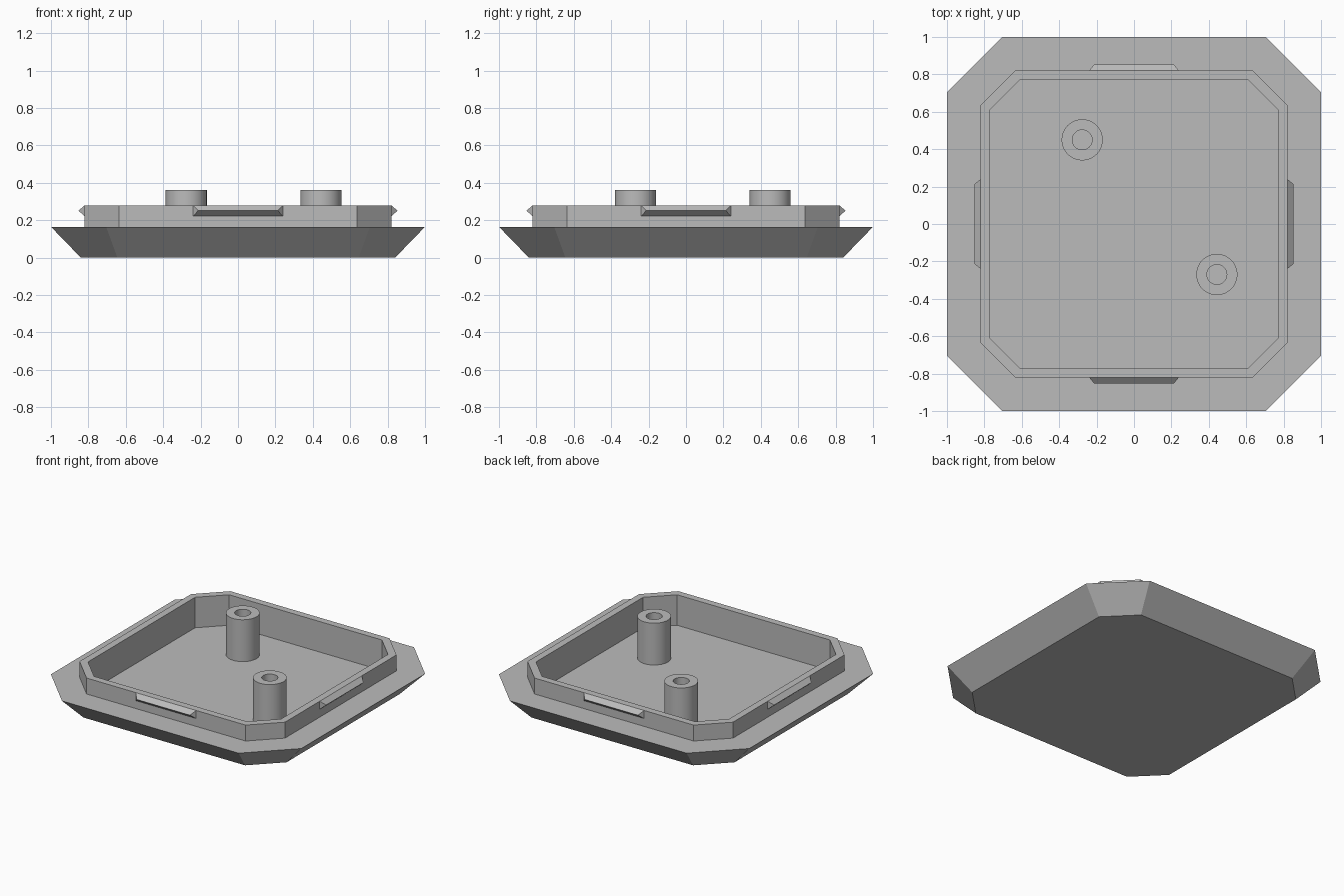
import bpy, bmesh, math
from mathutils import Matrix

cube = bpy.data.objects.get("Cube")
if cube:
    bpy.data.objects.remove(cube, do_unlink=True)

FLOOR, FLANGE, RIM, POST_TOP = 0.06, 0.165, 0.28, 0.362

grey = bpy.data.materials.new("plain grey")
grey.use_nodes = True
grey.diffuse_color = (0.5, 0.5, 0.5, 1)
grey.node_tree.nodes["Principled BSDF"].inputs["Base Color"].default_value = (0.5, 0.5, 0.5, 1)


def finish(name, bm):
    bmesh.ops.recalc_face_normals(bm, faces=bm.faces)
    mesh = bpy.data.meshes.new(name)
    bm.to_mesh(mesh)
    bm.free()
    mesh.materials.append(grey)
    obj = bpy.data.objects.new(name, mesh)
    bpy.context.collection.objects.link(obj)
    return obj


def loft(name, rings, closed=False):
    """Join successive rings of points; cap the ends or close into a loop."""
    bm = bmesh.new()
    loops = [[bm.verts.new(p) for p in ring] for ring in rings]
    pairs = list(zip(loops, loops[1:]))
    if closed:
        pairs.append((loops[-1], loops[0]))
    else:
        bm.faces.new(loops[0])
        bm.faces.new(loops[-1])
    for a, b in pairs:
        for i in range(len(a)):
            j = (i + 1) % len(a)
            bm.faces.new((a[i], a[j], b[j], b[i]))
    return finish(name, bm)


def octagon(half, corner, z):
    """Square outline with cut corners."""
    quarter = [(half, -corner), (half, corner)]
    ring = []
    for _ in range(4):
        ring += [(x, y, z) for x, y in quarter]
        quarter = [(-y, x) for x, y in quarter]
    return ring


def circle(cx, cy, r, z, n=48):
    return [(cx + r * math.cos(math.tau * i / n), cy + r * math.sin(math.tau * i / n), z)
            for i in range(n)]


# Tray: bevelled base, flange, raised rim and recessed floor
loft("lid_tray", [
    octagon(0.84, 0.645, 0),
    octagon(1.0, 0.705, FLANGE),
    octagon(0.82, 0.635, FLANGE),
    octagon(0.82, 0.635, RIM),
    octagon(0.77, 0.61, RIM),
    octagon(0.77, 0.61, FLOOR),
])

# Hollow posts
for name, x, y in (("back_right_post", -0.277, 0.45), ("front_left_post", 0.443, -0.27)):
    post = loft(name, [
        circle(x, y, 0.11, FLOOR - 0.002),
        circle(x, y, 0.11, POST_TOP),
        circle(x, y, 0.053, POST_TOP),
        circle(x, y, 0.053, FLOOR - 0.002),
    ], closed=True)
    bpy.ops.object.select_all(action="DESELECT")
    post.select_set(True)
    bpy.context.view_layer.objects.active = post
    bpy.ops.object.shade_smooth_by_angle(angle=math.radians(30))

# Ridged snap clips, one on each side of the rim
for k, side in enumerate(("left", "back", "right", "front")):
    bm = bmesh.new()
    ends = []
    for s in (-1, 1):
        ends.append([bm.verts.new(p) for p in (
            (0.82, s * 0.24, 0.222), (0.853, s * 0.213, 0.251), (0.82, s * 0.24, RIM))])
        bm.faces.new(ends[-1])
    for i in range(3):
        j = (i + 1) % 3
        bm.faces.new((ends[0][i], ends[0][j], ends[1][j], ends[1][i]))
    bmesh.ops.transform(bm, matrix=Matrix.Rotation(k * math.pi / 2, 4, "Z"), verts=bm.verts)
    finish(side + "_snap_clip", bm)
